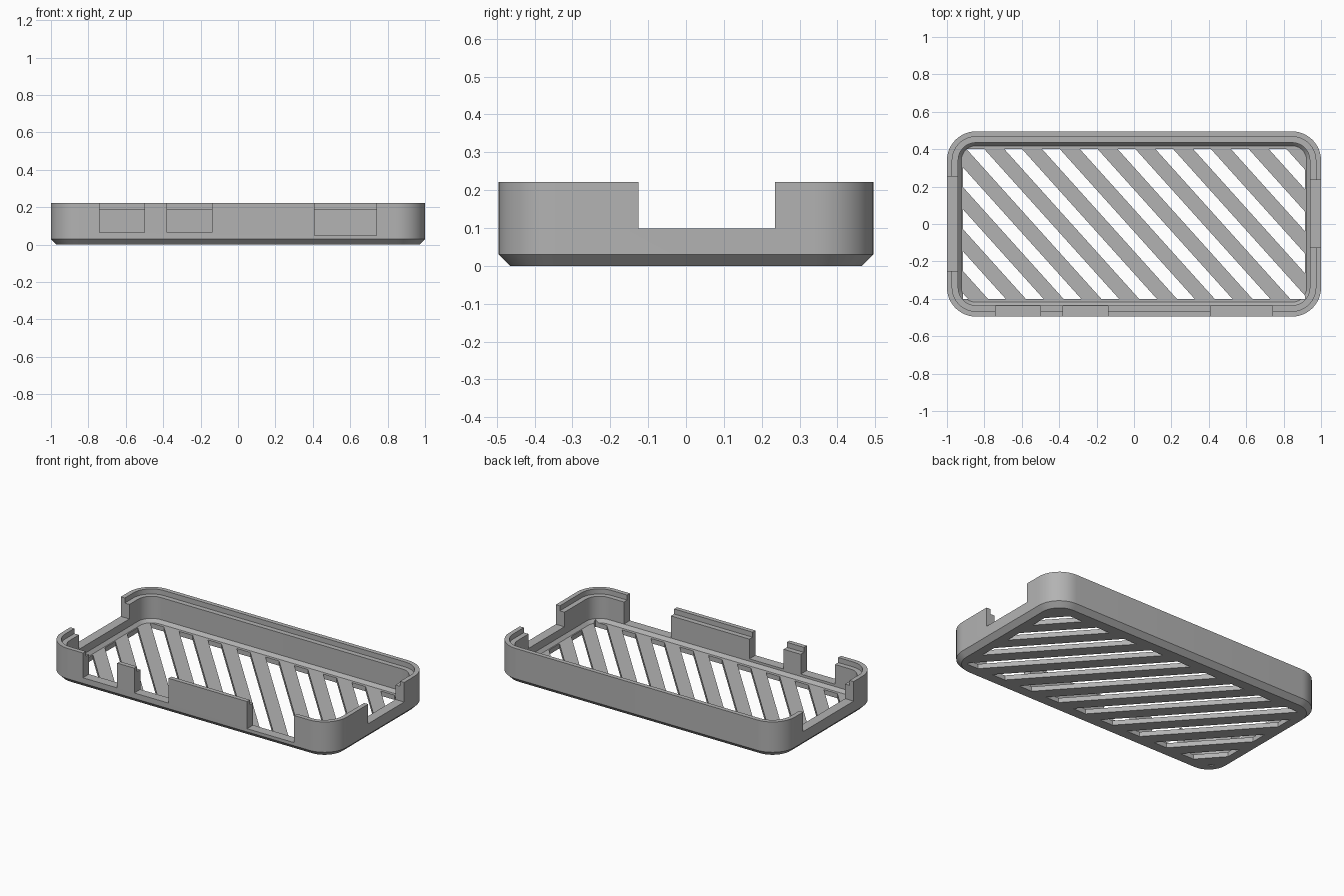
import bpy, bmesh, math
from mathutils import Vector, Matrix

cube = bpy.data.objects.get("Cube")
if cube:
    bpy.data.objects.remove(cube, do_unlink=True)

HALF_X, HALF_Y, RADIUS, TOP = 1.0, 0.495, 0.155, 0.222
SLOT_X, SLOT_Y, PITCH, SLOT_W, SHEAR = 0.915, 0.40, 0.202, 0.095, 0.9

grey = bpy.data.materials.new("matte grey")
grey.use_nodes = True
grey.diffuse_color = (0.45, 0.45, 0.45, 1)
grey.node_tree.nodes["Principled BSDF"].inputs["Base Color"].default_value = grey.diffuse_color


def make_object(name, bm):
    bmesh.ops.recalc_face_normals(bm, faces=bm.faces)
    mesh = bpy.data.meshes.new(name)
    bm.to_mesh(mesh)
    bm.free()
    mesh.materials.append(grey)
    obj = bpy.data.objects.new(name, mesh)
    bpy.context.collection.objects.link(obj)
    return obj


def rounded_ring(bm, inset, z, steps=12):
    """Rounded rectangle of vertices, inset from the outer wall."""
    r = RADIUS - inset
    cx, cy = HALF_X - RADIUS, HALF_Y - RADIUS
    ring = []
    for corner, (sx, sy) in enumerate([(1, 1), (-1, 1), (-1, -1), (1, -1)]):
        for i in range(steps + 1):
            a = math.radians(90) * (corner + i / steps)
            ring.append(bm.verts.new((sx * cx + r * math.cos(a), sy * cy + r * math.sin(a), z)))
    return ring


def add_box(bm, x0, x1, y0, y1, z0, z1):
    size = Matrix.Diagonal((x1 - x0, y1 - y0, z1 - z0, 1))
    centre = Matrix.Translation(((x0 + x1) / 2, (y0 + y1) / 2, (z0 + z1) / 2))
    bmesh.ops.create_cube(bm, size=1, matrix=centre @ size)


# Tray: chamfered base, outer wall, stepped rim, inner wall and floor
bm = bmesh.new()
profile = [(0.03, 0), (0, 0.03), (0, TOP), (0.028, TOP), (0.028, 0.19),
           (0.06, 0.19), (0.06, 0.05), (0.077, 0.03)]
rings = [rounded_ring(bm, d, z) for d, z in profile]
for a, b in zip(rings, rings[1:]):
    for i in range(len(a)):
        j = (i + 1) % len(a)
        bm.faces.new((a[i], a[j], b[j], b[i]))
bm.faces.new(rings[0])
bm.faces.new(rings[-1])
tray = make_object("case_tray", bm)

# Port notches in the front and both ends
bm = bmesh.new()
for x0, x1, z in [(-0.74, -0.50, 0.065), (-0.38, -0.14, 0.065), (0.41, 0.74, 0.05)]:
    add_box(bm, x0, x1, -0.6, -0.425, z, 0.4)
add_box(bm, 0.925, 1.1, -0.125, 0.235, 0.098, 0.4)
add_box(bm, -1.1, -0.925, -0.25, 0.255, 0.098, 0.4)
notches = make_object("notch_cutter", bm)

# Diagonal vent slots, each trimmed to the floor rectangle
bm = bmesh.new()
normal = Vector((1, SHEAR, 0))
for k in range(-4, 10):
    left = -0.895 + k * PITCH
    part = bmesh.new()
    add_box(part, -SLOT_X, SLOT_X, -SLOT_Y, SLOT_Y, -0.1, 0.1)
    for x, side in ((left, -1), (left + SLOT_W, 1)):
        cut = bmesh.ops.bisect_plane(part, geom=part.verts[:] + part.edges[:] + part.faces[:],
                                     plane_co=(x, SLOT_Y, 0), plane_no=normal * side,
                                     clear_outer=True)
        edges = [e for e in cut["geom_cut"] if isinstance(e, bmesh.types.BMEdge)]
        if edges:
            bmesh.ops.contextual_create(part, geom=edges)
    temp = bpy.data.meshes.new("slot_part")
    part.to_mesh(temp)
    part.free()
    bm.from_mesh(temp)
    bpy.data.meshes.remove(temp)
slots = make_object("slot_cutter", bm)

for cutter in (notches, slots):
    cutter.hide_render = True
    cutter.hide_set(True)
    mod = tray.modifiers.new(cutter.name, "BOOLEAN")
    mod.operation, mod.solver, mod.object = "DIFFERENCE", "EXACT", cutter

# Apply the cuts, then smooth the rounded corners only
bpy.context.view_layer.objects.active = tray
tray.select_set(True)
for mod in list(tray.modifiers):
    bpy.ops.object.modifier_apply(modifier=mod.name)
for cutter in (notches, slots):
    bpy.data.objects.remove(cutter, do_unlink=True)
bpy.ops.object.shade_smooth_by_angle(angle=math.radians(25))
